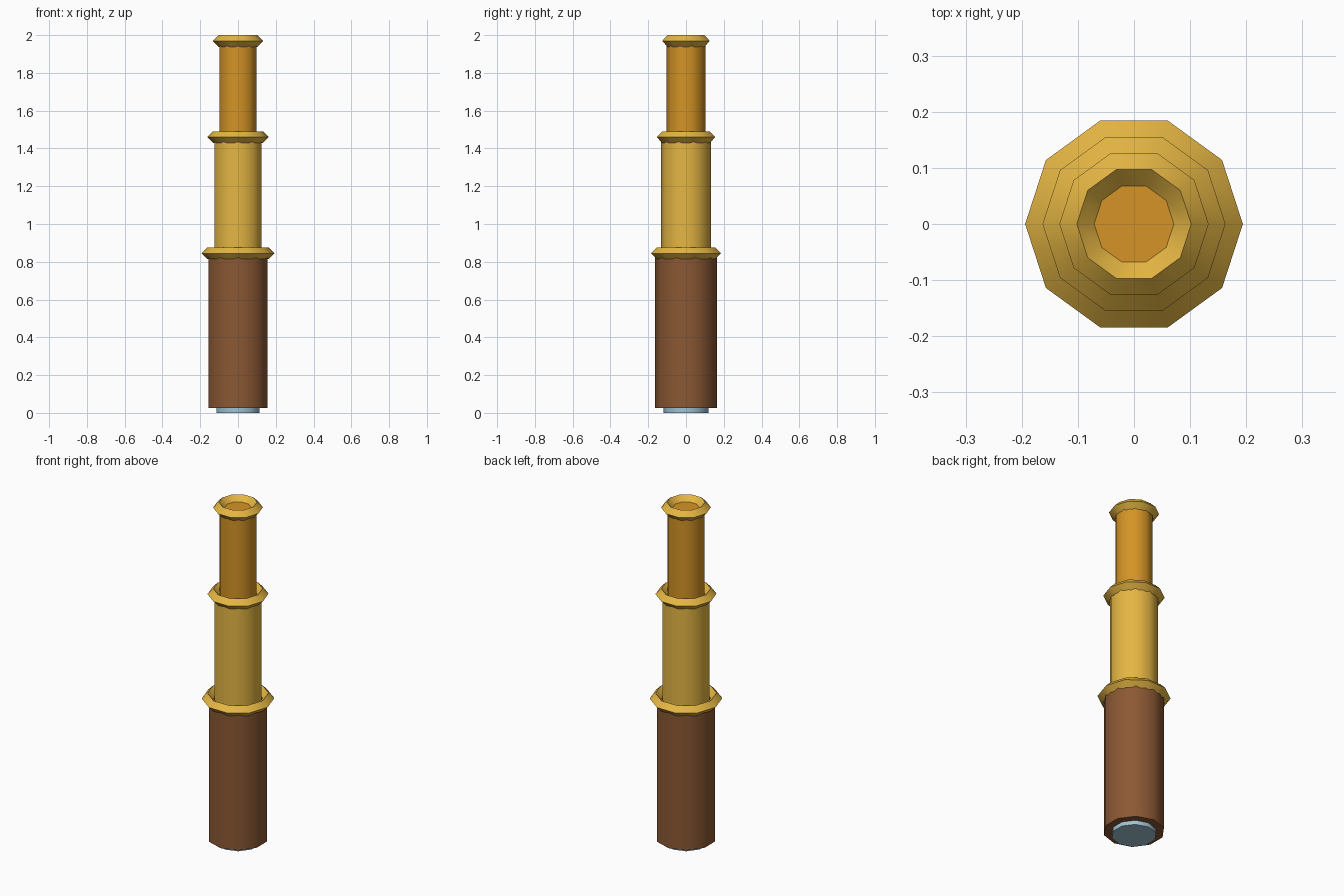
import bpy
import math

cube = bpy.data.objects.get("Cube")
if cube:
    bpy.data.objects.remove(cube, do_unlink=True)

SIDES = 10
RIM = 0.031  # half-thickness of the diamond-section collars


def material(name, color):
    mat = bpy.data.materials.new(name)
    mat.use_nodes = True
    mat.diffuse_color = (*color, 1)
    bsdf = next(n for n in mat.node_tree.nodes if n.type == "BSDF_PRINCIPLED")
    bsdf.inputs["Base Color"].default_value = (*color, 1)
    return mat


brown = material("brown leather", (0.26, 0.098, 0.034))
gold = material("gold", (0.78, 0.465, 0.056))
orange = material("orange brass", (0.66, 0.295, 0.019))
glass = material("pale blue glass", (0.35, 0.54, 0.65))


def finish(name, mat):
    obj = bpy.context.object
    obj.name = obj.data.name = name
    obj.data.materials.append(mat)
    # Round the facets while keeping cap and collar edges sharp
    bpy.ops.object.shade_smooth_by_angle(angle=math.radians(40))


def tube(name, radius, bottom, top, mat):
    bpy.ops.mesh.primitive_cylinder_add(
        vertices=SIDES, radius=radius, depth=top - bottom,
        location=(0, 0, (bottom + top) / 2))
    finish(name, mat)


def collar(name, radius, z):
    bpy.ops.mesh.primitive_torus_add(
        major_segments=SIDES, minor_segments=4,
        major_radius=radius, minor_radius=RIM, location=(0, 0, z))
    finish(name, gold)


# Telescoping sections, each capped at the middle of its collar
sections = [
    ("lower", 0.163, 0.025, 0.845, brown),
    ("middle", 0.132, 0.80, 1.46, gold),
    ("upper", 0.102, 1.41, 1.969, orange),
]
for name, radius, bottom, top, mat in sections:
    tube(name + "_tube", radius, bottom, top, mat)
    collar(name + "_collar", radius, top)

# Front lens
tube("lens", 0.12, 0, 0.06, glass)
